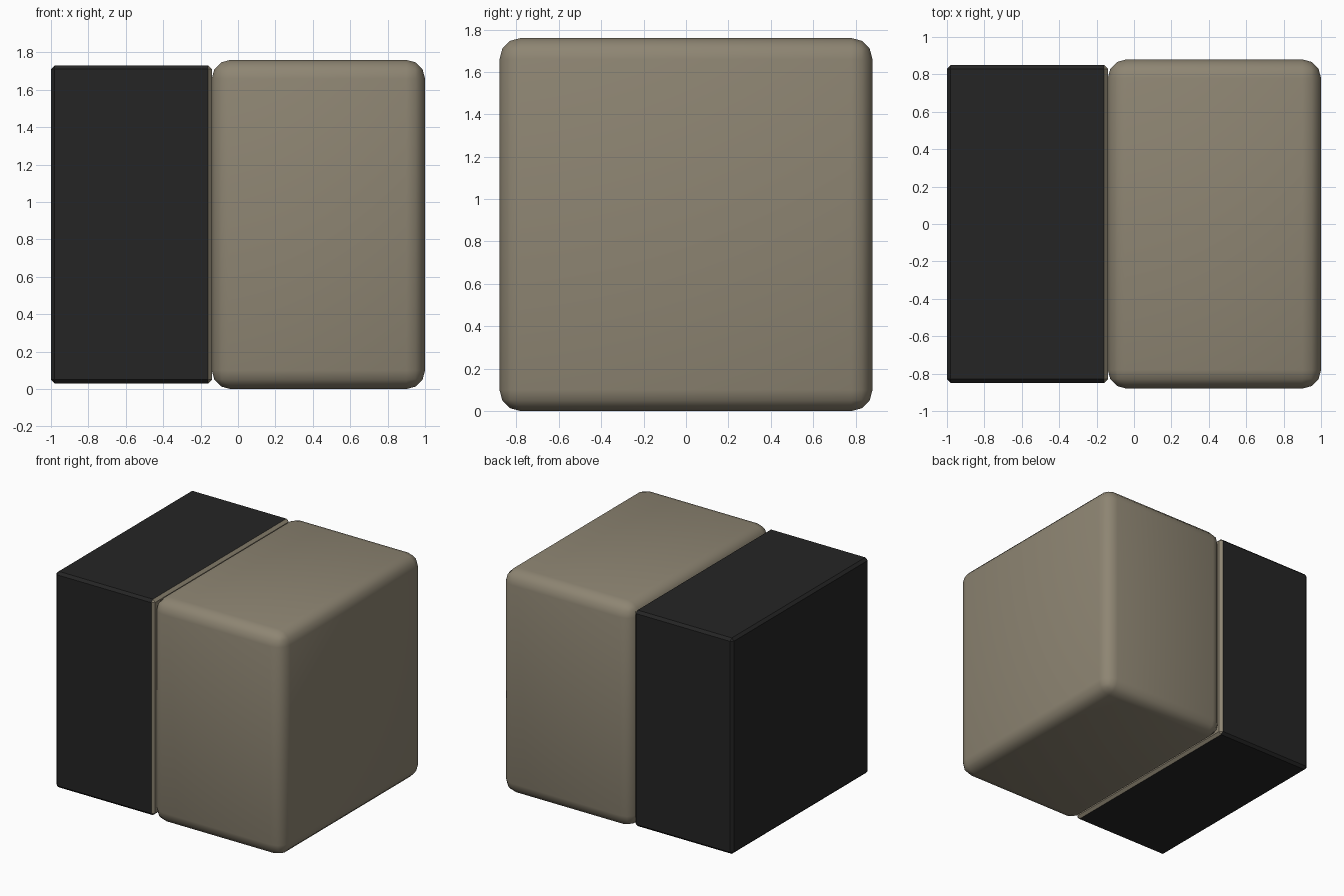
import bpy, math
from mathutils import Vector

if "Cube" in bpy.data.objects:
    bpy.data.objects.remove(bpy.data.objects["Cube"])


def material(name, rgb):
    m = bpy.data.materials.new(name)
    m.diffuse_color = (*rgb, 1)
    m.use_nodes = True
    m.node_tree.nodes["Principled BSDF"].inputs["Base Color"].default_value = m.diffuse_color
    return m


tan = material("warm tan", (0.27, 0.235, 0.17))
black = material("soft black", (0.018, 0.018, 0.018))


def rounded_block(name, lo, hi, width, segments, mats):
    lo, hi = Vector(lo), Vector(hi)
    bpy.ops.mesh.primitive_cube_add(size=1, location=(lo + hi) / 2)
    ob = bpy.context.object
    ob.name = name
    ob.scale = hi - lo
    bpy.ops.object.transform_apply(location=False, rotation=False, scale=True)
    bev = ob.modifiers.new("bevel", 'BEVEL')
    bev.width = width
    bev.segments = segments
    bpy.ops.object.modifier_apply(modifier=bev.name)
    for m in mats:
        ob.data.materials.append(m)
    return ob


# large rounded body
body = rounded_block("body", (-0.14, -0.88, 0), (1, 0.88, 1.76), 0.1, 3, [tan])
bpy.ops.object.shade_smooth_by_angle(angle=math.radians(40))

# dark cap, with its edge and face toward the body left tan
cap = rounded_block("cap", (-1, -0.85, 0.03), (-0.14, 0.85, 1.73), 0.02, 1, [black, tan])
for f in cap.data.polygons:
    f.material_index = 1 if f.normal.x > 0.3 else 0
